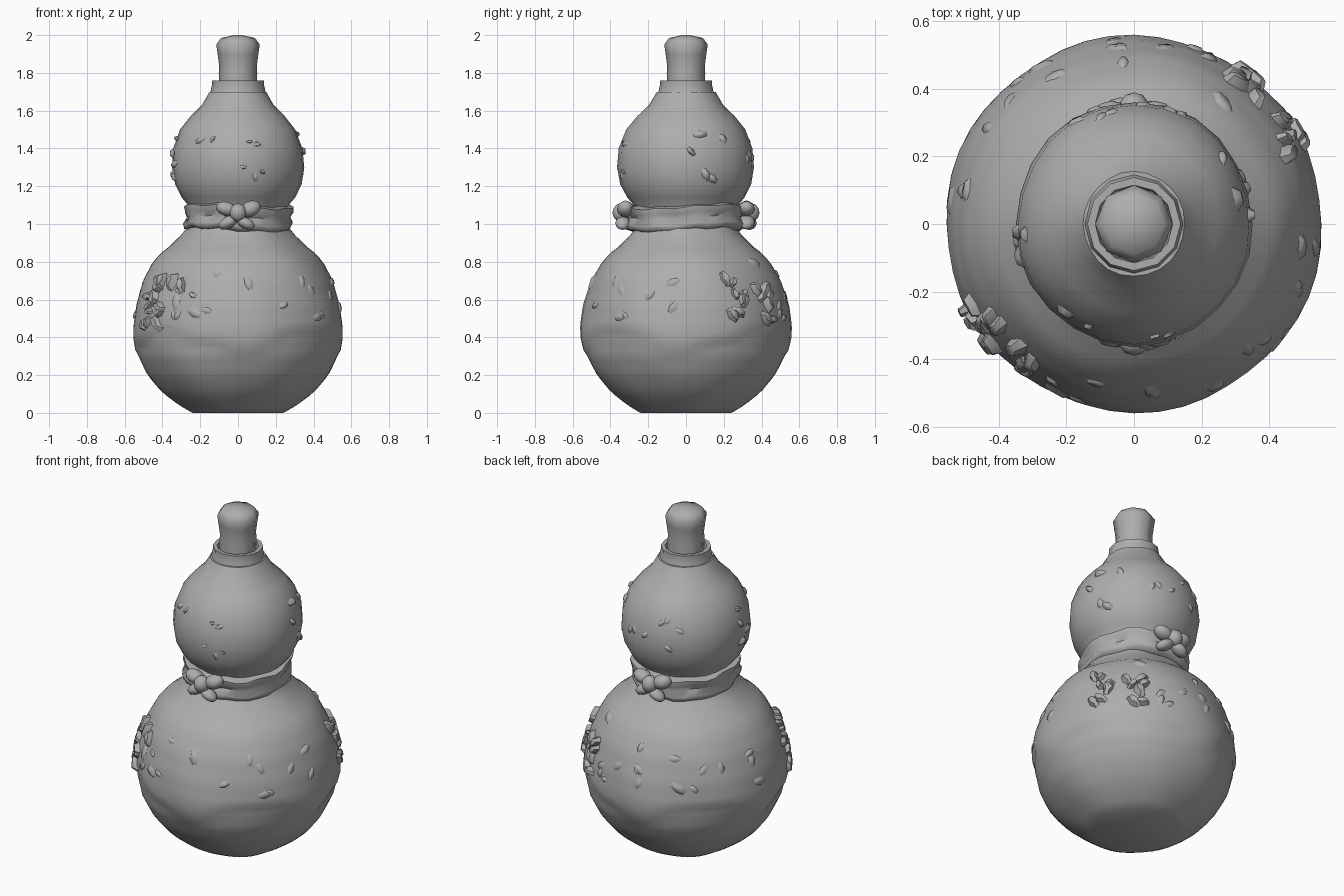
import bpy, bmesh, math, random
from mathutils import Matrix, Vector

random.seed(4)
cube = bpy.data.objects.get("Cube")
if cube:
    bpy.data.objects.remove(cube, do_unlink=True)

grey = bpy.data.materials.new("stone grey")
grey.use_nodes = True
colour = (0.42, 0.42, 0.42, 1)
grey.diffuse_color = colour
grey.node_tree.nodes["Principled BSDF"].inputs["Base Color"].default_value = colour


def finish(name, bm, angle=40):
    bmesh.ops.recalc_face_normals(bm, faces=bm.faces)
    mesh = bpy.data.meshes.new(name)
    bm.to_mesh(mesh)
    bm.free()
    mesh.materials.append(grey)
    obj = bpy.data.objects.new(name, mesh)
    bpy.context.collection.objects.link(obj)
    bpy.ops.object.select_all(action="DESELECT")
    obj.select_set(True)
    bpy.context.view_layer.objects.active = obj
    bpy.ops.object.shade_smooth_by_angle(angle=math.radians(angle))
    return obj


def lathe(name, profile, sides, shape=None, angle=40):
    """Spin (radius, z) points; shape may alter radius and height at each angle."""
    bm = bmesh.new()
    rings = []
    for r, z in profile:
        ring = []
        for i in range(sides):
            a = math.tau * i / sides
            rr, zz = shape(r, z, a) if shape else (r, z)
            ring.append(bm.verts.new((rr * math.cos(a), rr * math.sin(a), zz)))
        rings.append(ring)
    for low, high in zip(rings, rings[1:]):
        for i in range(sides):
            j = (i + 1) % sides
            bm.faces.new((low[i], low[j], high[j], high[i]))
    bm.faces.new(rings[0])
    bm.faces.new(rings[-1])
    return finish(name, bm, angle)


def sample(profile, z):
    for (r0, z0), (r1, z1) in zip(profile, profile[1:]):
        if z0 <= z <= z1:
            return r0 + (r1 - r0) * (z - z0) / (z1 - z0)
    return profile[-1][0]


def refine(profile, step):
    z0, z1 = profile[0][1], profile[-1][1]
    n = round((z1 - z0) / step)
    return [(sample(profile, z0 + (z1 - z0) * i / n), z0 + (z1 - z0) * i / n)
            for i in range(n + 1)]


# Lower bulb: raised upper skin that ends in a wavy edge
lower = [(0.24, 0), (0.31, 0.04), (0.40, 0.11), (0.475, 0.2), (0.525, 0.3),
         (0.545, 0.4), (0.545, 0.46), (0.53, 0.57), (0.49, 0.7), (0.435, 0.8),
         (0.36, 0.88), (0.28, 0.96), (0.25, 1.03)]


def wavy_skin(r, z, a):
    edge = 0.39 - 0.06 * math.cos(4 * a) + 0.015 * math.sin(10 * a)
    if edge < z < 0.85:
        r += 0.012
    return r + 0.004 * math.sin(6 * a + 9 * z), z


lathe("lower_bulb", refine(lower, 0.03), 48, wavy_skin)

# Upper bulb, a little deeper than wide
upper = [(0.24, 1.0), (0.25, 1.08), (0.30, 1.14), (0.335, 1.21), (0.35, 1.3),
         (0.342, 1.4), (0.305, 1.5), (0.25, 1.57), (0.19, 1.63), (0.15, 1.7)]


def uneven(r, z, a):
    return r * (1 + 0.035 * math.sin(a) ** 2 + 0.008 * math.sin(5 * a + 7 * z)), z


lathe("upper_bulb", upper, 24, uneven)

# Collar and stopper
lathe("collar", [(0.19, 1.6), (0.165, 1.65), (0.148, 1.69), (0.137, 1.74),
                 (0.138, 1.76), (0.115, 1.76), (0.11, 1.73)], 12)
lathe("stopper", [(0.10, 1.7), (0.102, 1.8), (0.1, 1.84), (0.108, 1.9),
                  (0.115, 1.95), (0.09, 1.985), (0.02, 2.0)], 8, angle=60)


# Twisted sash around the waist
def twist(r, z, a):
    return (r * (1 + 0.1 * math.sin(a) ** 2) + 0.008 * math.sin(7 * a + 25 * z),
            z + 0.012 * math.sin(2 * a) + 0.005 * math.sin(9 * a))


lathe("waist_sash", [(0.24, 0.96), (0.28, 0.975), (0.288, 1.0), (0.27, 1.035),
                     (0.285, 1.06), (0.288, 1.09), (0.24, 1.105)], 32, twist, 60)

# Bow knot at front and back: centre, loops and tails
blobs = [((0, -0.345, 1.06), (0.045, 0.045, 0.05), 0),
         ((-0.06, -0.32, 1.08), (0.06, 0.045, 0.038), 0.3),
         ((0.065, -0.32, 1.08), (0.06, 0.045, 0.042), -0.4),
         ((-0.05, -0.32, 1.01), (0.06, 0.045, 0.032), -0.5),
         ((0.04, -0.335, 1.005), (0.055, 0.04, 0.03), 0.5)]
for side, turn in (("front", 0), ("back", math.pi)):
    bm = bmesh.new()
    for place, size, roll in blobs:
        matrix = (Matrix.Rotation(turn, 4, "Z") @ Matrix.Translation(place)
                  @ Matrix.Rotation(roll, 4, "Y") @ Matrix.Diagonal((*size, 1)))
        bmesh.ops.create_icosphere(bm, subdivisions=2, radius=1, matrix=matrix)
    finish(side + "_knot", bm, 60)


# Leaf relief scattered over patches of the bulbs
def leaf_patch(name, profile, angle, spread, z_low, z_high, count, size, lift):
    bm = bmesh.new()
    for _ in range(count):
        a = math.radians(angle + random.uniform(-spread, spread))
        z = random.uniform(z_low, z_high)
        r = sample(profile, z) + 0.004
        slope = (sample(profile, z + 0.02) - sample(profile, z - 0.02)) / 0.04
        out = Vector((math.cos(a), math.sin(a), -slope)).normalized()
        s = size * random.uniform(0.7, 1.2)
        matrix = (Matrix.Translation((r * math.cos(a), r * math.sin(a), z))
                  @ out.to_track_quat("Z", "Y").to_matrix().to_4x4()
                  @ Matrix.Rotation(random.uniform(0, math.tau), 4, "Z")
                  @ Matrix.Rotation(random.uniform(-0.25, 0.25), 4, "X")
                  @ Matrix.Diagonal((s, s * 0.55, lift, 1)))
        bmesh.ops.create_cone(bm, cap_ends=True, segments=6, radius1=1,
                              radius2=0.45, depth=2, matrix=matrix)
    finish(name, bm, 65)


for side, turn in (("front", 180), ("back", 0)):
    leaf_patch(side + "_flower_cluster", lower, 40 + turn, 16, 0.45, 0.72, 16, 0.065, 0.032)
    leaf_patch(side + "_leaf_spray", lower, 75 + turn, 24, 0.5, 0.8, 9, 0.06, 0.014)
    leaf_patch(side + "_side_leaves", lower, -35 + turn, 30, 0.5, 0.72, 8, 0.06, 0.014)
    leaf_patch(side + "_upper_leaves", upper, 60 + turn, 60, 1.22, 1.48, 12, 0.04, 0.012)
